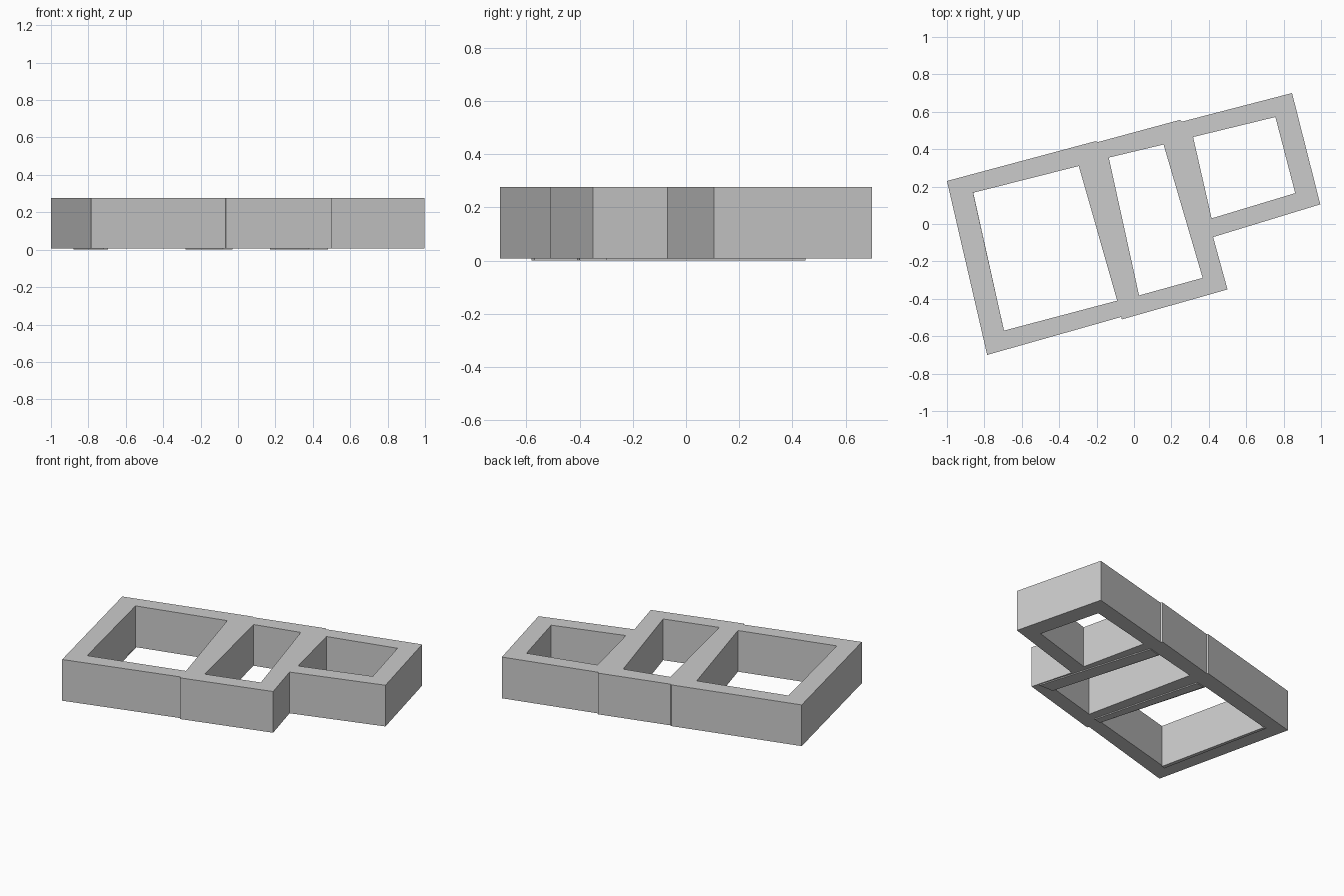
import bpy

if "Cube" in bpy.data.objects:
    bpy.data.objects.remove(bpy.data.objects["Cube"])


def plate(name, loops, z0, z1):
    """Extrude a flat outline (first loop) with holes (other loops)."""
    cu = bpy.data.curves.new(name, 'CURVE')
    cu.dimensions = '2D'
    cu.fill_mode = 'BOTH'
    cu.extrude = (z1 - z0) / 2
    for pts in loops:
        sp = cu.splines.new('POLY')
        sp.points.add(len(pts) - 1)
        for p, (x, y) in zip(sp.points, pts):
            p.co = (x, y, 0, 1)
        sp.use_cyclic_u = True
        sp.use_smooth = False
    ob = bpy.data.objects.new(name, cu)
    ob.location.z = (z0 + z1) / 2
    bpy.context.collection.objects.link(ob)
    bpy.ops.object.select_all(action='DESELECT')
    ob.select_set(True)
    bpy.context.view_layer.objects.active = ob
    bpy.ops.object.convert(target='MESH')
    bpy.ops.object.shade_flat()
    return ob


# Outer contour of the three joined rooms, with the small steps at the joints
outline = [(-1, 0.23), (-0.205, 0.443), (-0.193, 0.438), (0.247, 0.557), (0.255, 0.547),
           (0.845, 0.70), (0.996, 0.105), (0.423, -0.07), (0.50, -0.35),
           (-0.065, -0.51), (-0.068, -0.497), (-0.785, -0.70)]

# Rectangular openings inside the walls
large_room = [(-0.86, 0.167), (-0.295, 0.31), (-0.09, -0.41), (-0.695, -0.57)]
middle_room = [(-0.135, 0.355), (0.158, 0.425), (0.367, -0.288), (0.027, -0.382)]
small_room = [(0.316, 0.465), (0.756, 0.572), (0.862, 0.165), (0.415, 0.03)]

plate("walls", [outline, large_room, middle_room, small_room], 0.007, 0.277)

# Very thin footings under the cross walls
footings = {
    "left_footing": [(-0.88, 0.17), (-0.86, 0.17), (-0.695, -0.57), (-0.72, -0.58)],
    "middle_footing": [(-0.28, 0.31), (-0.22, 0.32), (-0.03, -0.40), (-0.08, -0.41)],
    "right_footing": [(0.17, 0.43), (0.25, 0.45), (0.48, -0.30), (0.38, -0.30)],
}
for name, pts in footings.items():
    plate(name, [pts], 0.0, 0.009)
